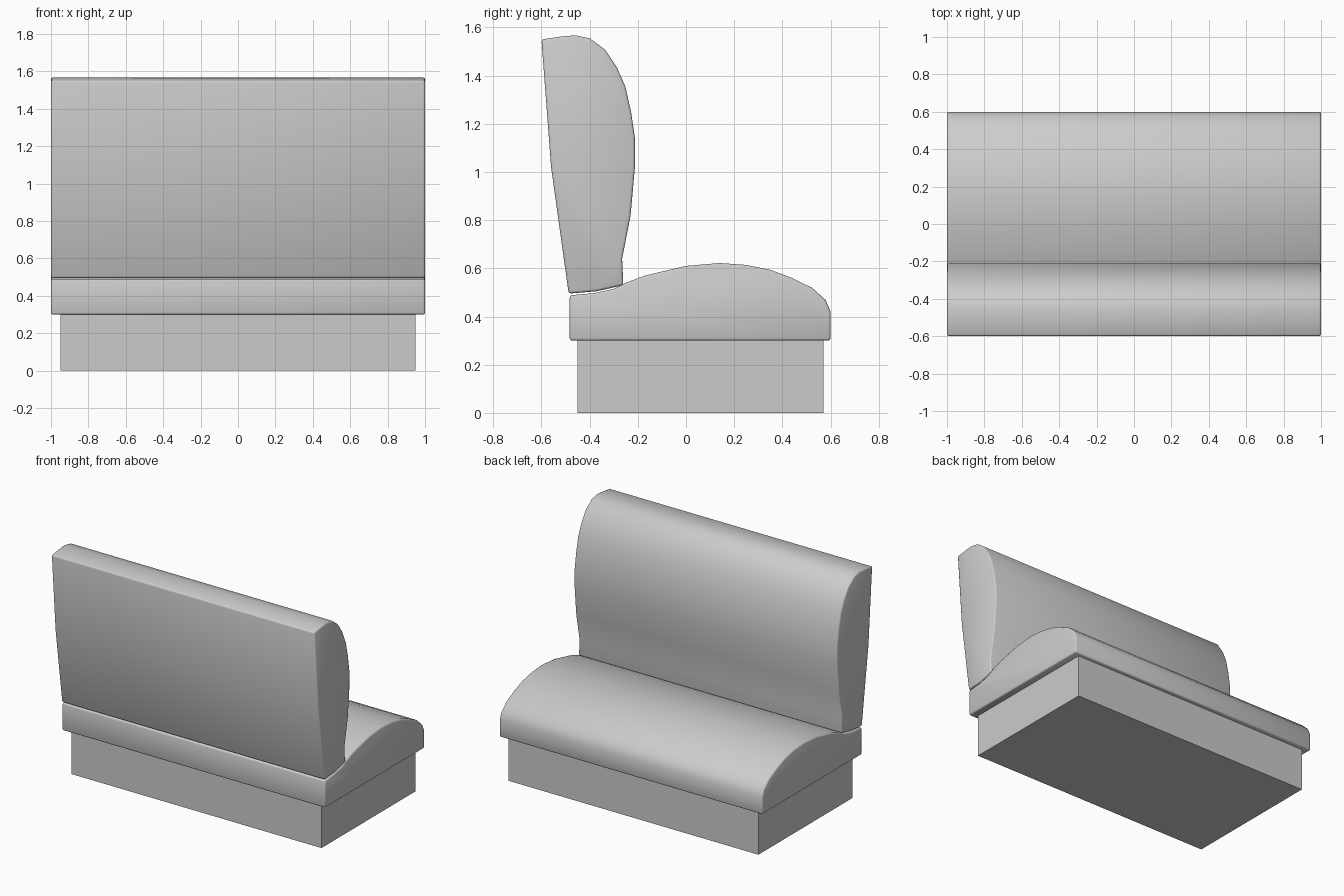
import bpy
import bmesh
import math

if "Cube" in bpy.data.objects:
    bpy.data.objects.remove(bpy.data.objects["Cube"])


def extrude_profile(name, points, half_width):
    """Solid made by sweeping a (y, z) outline along x."""
    bm = bmesh.new()
    face = bm.faces.new([bm.verts.new((-half_width, y, z)) for y, z in points])
    new = bmesh.ops.extrude_face_region(bm, geom=[face])["geom"]
    bmesh.ops.translate(bm, vec=(2 * half_width, 0, 0),
                        verts=[v for v in new if isinstance(v, bmesh.types.BMVert)])
    bmesh.ops.recalc_face_normals(bm, faces=bm.faces)
    mesh = bpy.data.meshes.new(name)
    bm.to_mesh(mesh)
    bm.free()
    obj = bpy.data.objects.new(name, mesh)
    bpy.context.collection.objects.link(obj)
    return obj


def soften(obj):
    """Small rounded edges and smooth shading for upholstery."""
    bevel = obj.modifiers.new("soft_edges", "BEVEL")
    bevel.width = 0.01
    bevel.segments = 2
    bevel.limit_method = "ANGLE"
    bevel.angle_limit = math.radians(50)
    bpy.ops.object.select_all(action="DESELECT")
    obj.select_set(True)
    bpy.context.view_layer.objects.active = obj
    bpy.ops.object.modifier_apply(modifier=bevel.name)
    bpy.ops.object.shade_smooth_by_angle(angle=math.radians(50))


# Plinth
extrude_profile("plinth", [(-0.45, 0), (0.57, 0), (0.57, 0.30), (-0.45, 0.30)], 0.95)

# Domed seat cushion
soften(extrude_profile("seat", [
    (-0.483, 0.30), (0.60, 0.30), (0.60, 0.42), (0.58, 0.468), (0.525, 0.518),
    (0.44, 0.56), (0.35, 0.594), (0.25, 0.614), (0.14, 0.622), (0.0, 0.61),
    (-0.17, 0.57), (-0.25, 0.54), (-0.30, 0.515), (-0.38, 0.497), (-0.483, 0.488)], 1.0))

# Padded backrest
soften(extrude_profile("backrest", [
    (-0.487, 0.495), (-0.37, 0.505), (-0.26, 0.53), (-0.265, 0.64), (-0.23, 0.82),
    (-0.212, 1.02), (-0.212, 1.14), (-0.228, 1.25), (-0.252, 1.355), (-0.287, 1.435),
    (-0.335, 1.507), (-0.40, 1.555), (-0.46, 1.567), (-0.52, 1.562),
    (-0.60, 1.55), (-0.56, 1.02)], 1.0))
